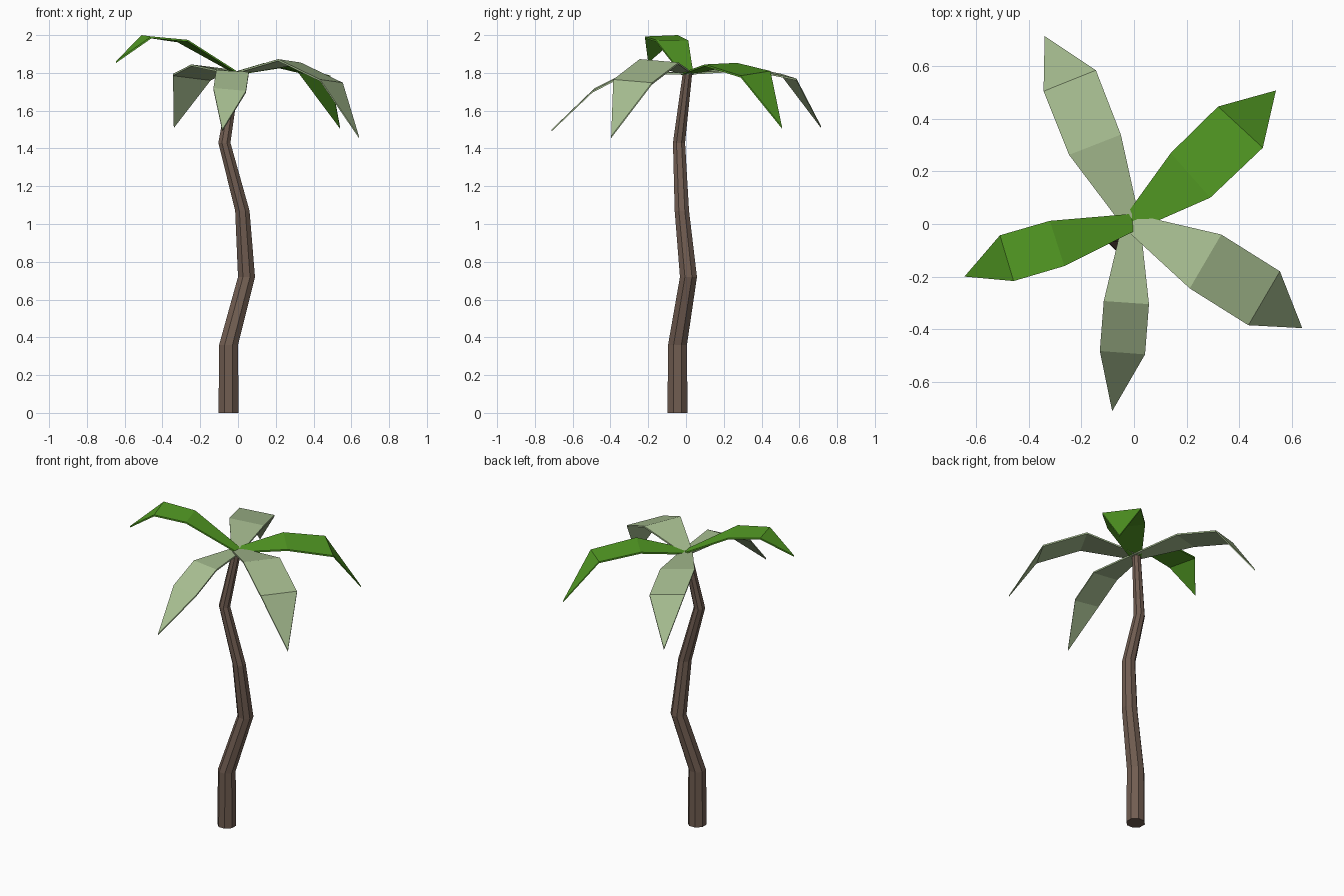
import bpy, bmesh, math
from mathutils import Vector

if "Cube" in bpy.data.objects:
    bpy.data.objects.remove(bpy.data.objects["Cube"])


def material(name, rgb):
    m = bpy.data.materials.new(name)
    m.diffuse_color = (*rgb, 1)
    m.use_nodes = True
    m.node_tree.nodes["Principled BSDF"].inputs["Base Color"].default_value = m.diffuse_color
    return m


bark = material("brown bark", (0.165, 0.110, 0.083))
green = material("bright green", (0.090, 0.342, 0.018))
sage = material("sage green", (0.385, 0.51, 0.28))


def finish(bm, name, mat):
    bmesh.ops.recalc_face_normals(bm, faces=bm.faces[:])
    me = bpy.data.meshes.new(name)
    bm.to_mesh(me)
    bm.free()
    me.materials.append(mat)
    ob = bpy.data.objects.new(name, me)
    bpy.context.collection.objects.link(ob)
    return ob


# Crooked tapering trunk: octagonal rings (x, y, z, half width)
rings = [(-0.05, -0.045, 0.0, 0.053), (-0.05, -0.045, 0.36, 0.050),
         (0.045, 0.013, 0.72, 0.045), (0.023, -0.022, 1.07, 0.038),
         (-0.072, -0.037, 1.43, 0.032), (-0.012, 0.008, 1.80, 0.025)]
bm = bmesh.new()
loops = []
for x, y, z, w in rings:
    r = w / math.cos(math.pi / 8)
    angles = [(i + 0.5) * math.pi / 4 for i in range(8)]
    loops.append([bm.verts.new((x + r * math.cos(a), y + r * math.sin(a), z)) for a in angles])
for lo, hi in zip(loops, loops[1:]):
    for i in range(8):
        j = (i + 1) % 8
        bm.faces.new((lo[i], lo[j], hi[j], hi[i]))
bm.faces.new(loops[0][::-1])
bm.faces.new(loops[-1])
finish(bm, "trunk", bark)

# Fronds: two widest cross edges and a tip, bending down from the crown
CROWN = Vector((-0.01, 0.005, 1.80))
THICK = 0.010


def frond(name, mat, inner, outer, tip):
    mid = (Vector(inner[0]) + Vector(inner[1])) / 2 - CROWN
    along = Vector((mid.x, mid.y, 0)).normalized()
    side = Vector((-along.y, along.x, 0)) * 0.032
    if side.dot(Vector(inner[0]) - Vector(inner[1])) < 0:
        side = -side
    start = CROWN - along * 0.01
    rows = [(start + side, start - side), inner, outer]
    bm = bmesh.new()
    layers = []
    for drop in (0, THICK):
        d = Vector((0, 0, drop))
        pairs = [[bm.verts.new(Vector(p) - d) for p in row] for row in rows]
        layers.append((pairs, bm.verts.new(Vector(tip) - d)))
    # upper and lower skins
    for pairs, end in layers:
        for (a, b), (c, e) in zip(pairs, pairs[1:]):
            bm.faces.new((a, b, e, c))
        bm.faces.new((*pairs[-1], end))
    # thin rim all the way round
    outlines = [[p[0] for p in pairs] + [end] + [p[1] for p in reversed(pairs)]
                for pairs, end in layers]
    top, low = outlines
    for i in range(len(top)):
        j = (i + 1) % len(top)
        bm.faces.new((top[i], top[j], low[j], low[i]))
    finish(bm, name, mat)


frond("frond_back_right", green,
      [(0.14, 0.27, 1.853), (0.29, 0.10, 1.845)],
      [(0.32, 0.447, 1.81), (0.49, 0.29, 1.785)], (0.54, 0.508, 1.515))
frond("frond_left", green,
      [(-0.32, 0.012, 1.972), (-0.265, -0.16, 1.975)],
      [(-0.51, -0.043, 2.0), (-0.458, -0.217, 1.993)], (-0.645, -0.20, 1.863))
frond("frond_back_left", sage,
      [(-0.05, 0.34, 1.82), (-0.247, 0.263, 1.845)],
      [(-0.145, 0.585, 1.77), (-0.344, 0.505, 1.795)], (-0.34, 0.715, 1.518))
frond("frond_right", sage,
      [(0.332, -0.04, 1.855), (0.212, -0.245, 1.873)],
      [(0.555, -0.18, 1.748), (0.435, -0.385, 1.765)], (0.64, -0.396, 1.465))
frond("frond_front", sage,
      [(-0.115, -0.293, 1.815), (0.057, -0.305, 1.805)],
      [(-0.13, -0.483, 1.72), (0.042, -0.496, 1.705)], (-0.083, -0.712, 1.50))
